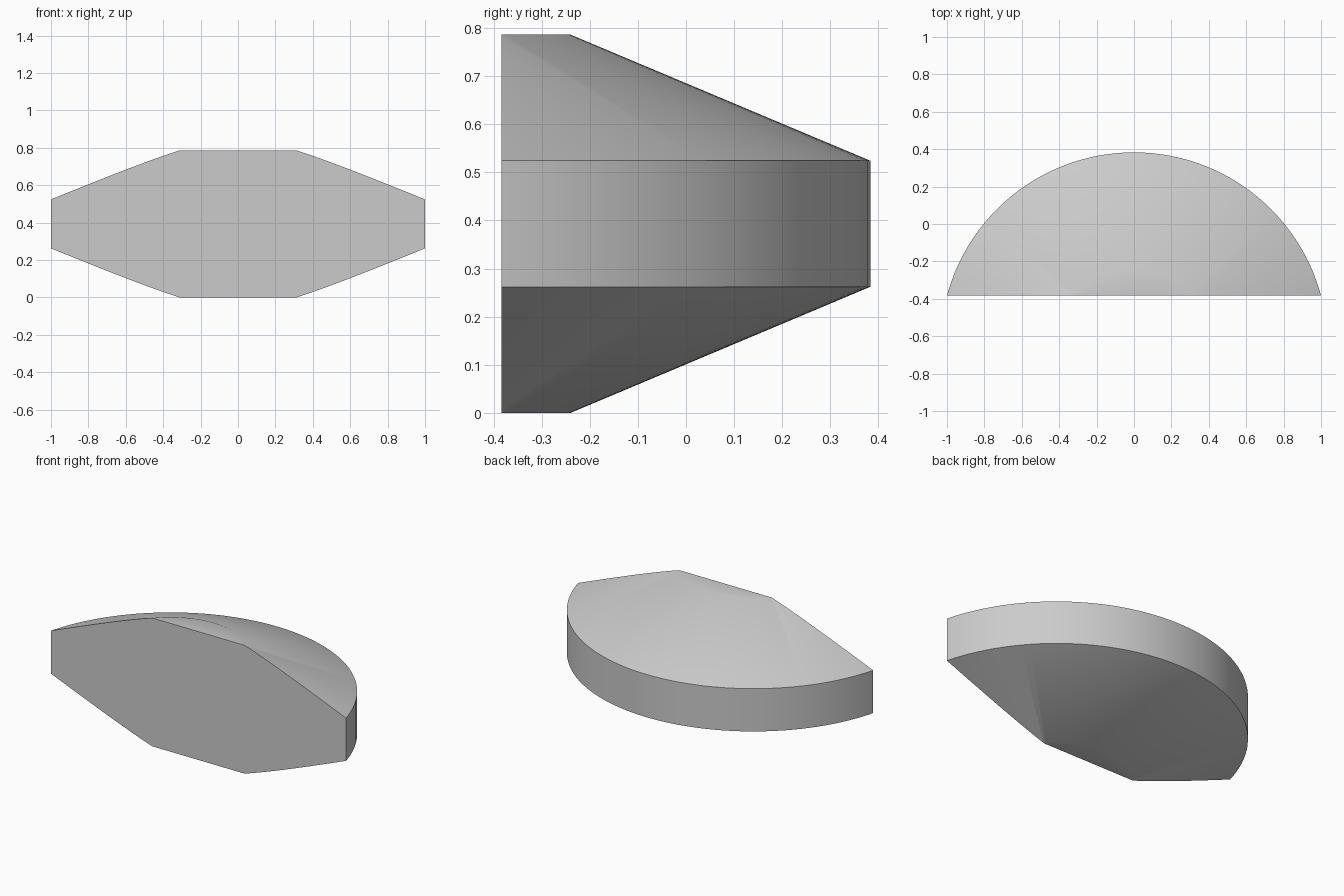
import bpy
import bmesh
from math import tau
from mathutils import Matrix, Vector

cube = bpy.data.objects.get("Cube")
if cube:
    bpy.data.objects.remove(cube, do_unlink=True)

# Main dimensions
RIM_R, CAP_R = 1.036, 0.413
AXIS_Y, CUT_Y = -0.653, -0.383
HEIGHT, RIM_LOW, RIM_HIGH = 0.786, 0.262, 0.524
SEGMENTS = 128

grey = bpy.data.materials.new("plain grey")
grey.use_nodes = True
colour = (0.6, 0.6, 0.6, 1)
grey.diffuse_color = colour
grey.node_tree.nodes["Principled BSDF"].inputs["Base Color"].default_value = colour

# Revolve the half profile into a double-bevelled disc
bm = bmesh.new()
profile = [(0, 0), (CAP_R, 0), (RIM_R, RIM_LOW), (RIM_R, RIM_HIGH), (CAP_R, HEIGHT), (0, HEIGHT)]
verts = [bm.verts.new((0, r, z)) for r, z in profile]
edges = [bm.edges.new(pair) for pair in zip(verts, verts[1:])]
bmesh.ops.spin(bm, geom=verts + edges, cent=(0, 0, 0), axis=(0, 0, 1),
               angle=tau, steps=SEGMENTS, use_merge=True)
bmesh.ops.remove_doubles(bm, verts=bm.verts, dist=0.0001)
bmesh.ops.transform(bm, matrix=Matrix.Translation((0, AXIS_Y, 0)), verts=bm.verts)

# Slice off the front and close the flat face
cut = bmesh.ops.bisect_plane(bm, geom=bm.verts[:] + bm.edges[:] + bm.faces[:], dist=0.0001,
                             plane_co=Vector((0, CUT_Y, 0)), plane_no=Vector((0, -1, 0)),
                             clear_outer=True)
rim = [e for e in cut["geom_cut"] if isinstance(e, bmesh.types.BMEdge)]
bmesh.ops.contextual_create(bm, geom=rim)
bmesh.ops.recalc_face_normals(bm, faces=bm.faces)

mesh = bpy.data.meshes.new("bevelled_half_disc")
bm.to_mesh(mesh)
bm.free()
mesh.materials.append(grey)
body = bpy.data.objects.new("bevelled_half_disc", mesh)
bpy.context.collection.objects.link(body)

# Smooth the curved sides and keep the hard rims
bpy.ops.object.select_all(action="DESELECT")
body.select_set(True)
bpy.context.view_layer.objects.active = body
bpy.ops.object.shade_smooth_by_angle(angle=0.4363)
